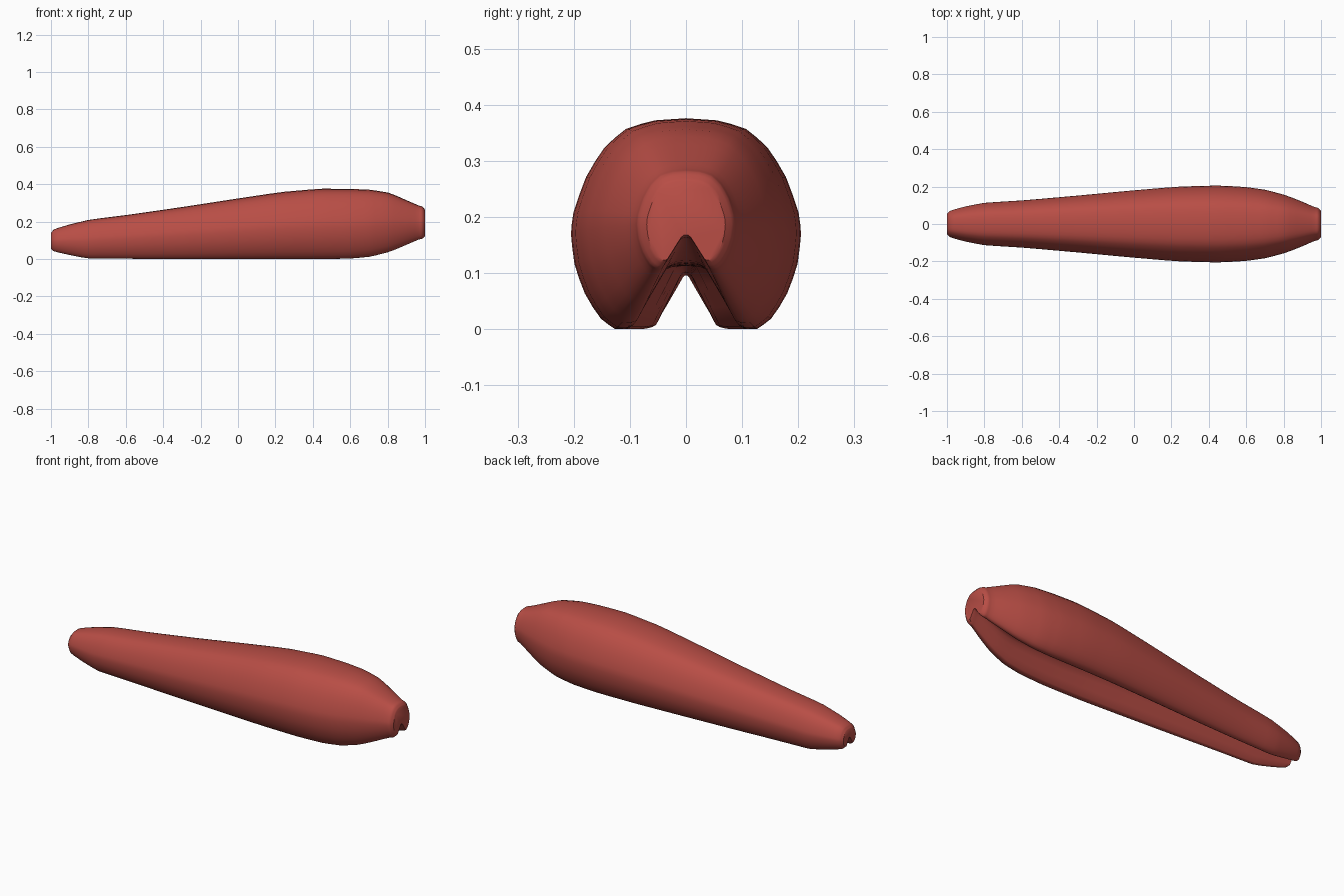
import bpy

if "Cube" in bpy.data.objects:
    bpy.data.objects.remove(bpy.data.objects["Cube"])

# Stations along the body: x, bottom z, top z, half width, groove ceiling height (fraction), ceiling half width (fraction)
STATIONS = [
    (-1.00, .055, .140, .055, .48, .08),
    (-.985, .042, .158, .070, .48, .08),
    (-.90, .022, .185, .094, .48, .08),
    (-.80, .004, .209, .113, .48, .08),
    (-.60, .002, .235, .126, .46, .10),
    (-.30, .000, .278, .152, .42, .12),
    (.00, .000, .324, .180, .37, .16),
    (.25, .000, .360, .200, .33, .19),
    (.45, .000, .376, .205, .30, .20),
    (.60, .003, .375, .197, .30, .20),
    (.70, .012, .371, .183, .29, .20),
    (.80, .036, .356, .157, .27, .18),
    (.90, .076, .315, .119, .29, .14),
    (.965, .104, .287, .091, .32, .11),
    (.985, .109, .281, .086, .32, .10),
    (1.00, .123, .264, .070, .32, .10),
]

# Outer half profile, top centre to groove lip: (half width fraction, height fraction)
OUTER = [(0, 1), (.27, .99), (.52, .95), (.71, .86), (.87, .72), (.98, .55),
         (1, .45), (.97, .31), (.88, .17), (.74, .05), (.62, .002), (.53, 0)]


def smooth(rows, steps):
    """Catmull-Rom interpolation through rows of numbers."""
    out = []
    for i in range(len(rows) - 1):
        a, b, c, d = (rows[max(i - 1, 0)], rows[i], rows[i + 1],
                      rows[min(i + 2, len(rows) - 1)])
        for s in range(steps):
            t = s / steps
            row = []
            for p, q, r, w, in zip(a, b, c, d):
                # limited tangents keep unevenly spaced stations tidy
                m0 = max(-abs(r - q), min(abs(r - q), (r - p) / 2))
                m1 = max(-abs(r - q), min(abs(r - q), (w - q) / 2))
                row.append((2*t**3 - 3*t**2 + 1)*q + (t**3 - 2*t**2 + t)*m0
                           + (3*t**2 - 2*t**3)*r + (t**3 - t**2)*m1)
            out.append(row)
    return out + [list(rows[-1])]


def section(x, zb, zt, hw, apex, flat):
    """Closed ring: round outside, with a wedge groove cut up from below."""
    half = smooth(OUTER, 2)
    lip = .49
    for t in (.04, .35, .7, .95):
        half.append((lip + (flat - lip) * t, apex * .96 * t))
    half += [(flat * .6, apex * .985), (0, apex)]
    ring = half + [(-u, v) for u, v in half[-2:0:-1]]
    return [(x, u * hw, zb + v * (zt - zb)) for u, v in ring]


# Grooved body, lofted through its sections and closed at both ends
rings = [section(*row) for row in smooth(STATIONS, 3)]
n = len(rings[0])
verts = [p for ring in rings for p in ring]
faces = [(i*n + j, (i + 1)*n + j, (i + 1)*n + (j + 1) % n, i*n + (j + 1) % n)
         for i in range(len(rings) - 1) for j in range(n)]
faces += [tuple(range(n)), tuple(reversed(range(len(verts) - n, len(verts))))]

mesh = bpy.data.meshes.new("grooved_body")
mesh.from_pydata(verts, [], faces)
mesh.validate()
body = bpy.data.objects.new("grooved_body", mesh)
bpy.context.collection.objects.link(body)

# Outward normals
bpy.context.view_layer.objects.active = body
body.select_set(True)
bpy.ops.object.mode_set(mode='EDIT')
bpy.ops.mesh.select_all(action='SELECT')
bpy.ops.mesh.normals_make_consistent(inside=False)
bpy.ops.object.mode_set(mode='OBJECT')
bpy.ops.object.shade_smooth_by_angle(angle=.7)

# Single brick red colour
red = bpy.data.materials.new("brick_red")
red.diffuse_color = (.48, .075, .06, 1)
red.use_nodes = True
red.node_tree.nodes["Principled BSDF"].inputs["Base Color"].default_value = red.diffuse_color
mesh.materials.append(red)
